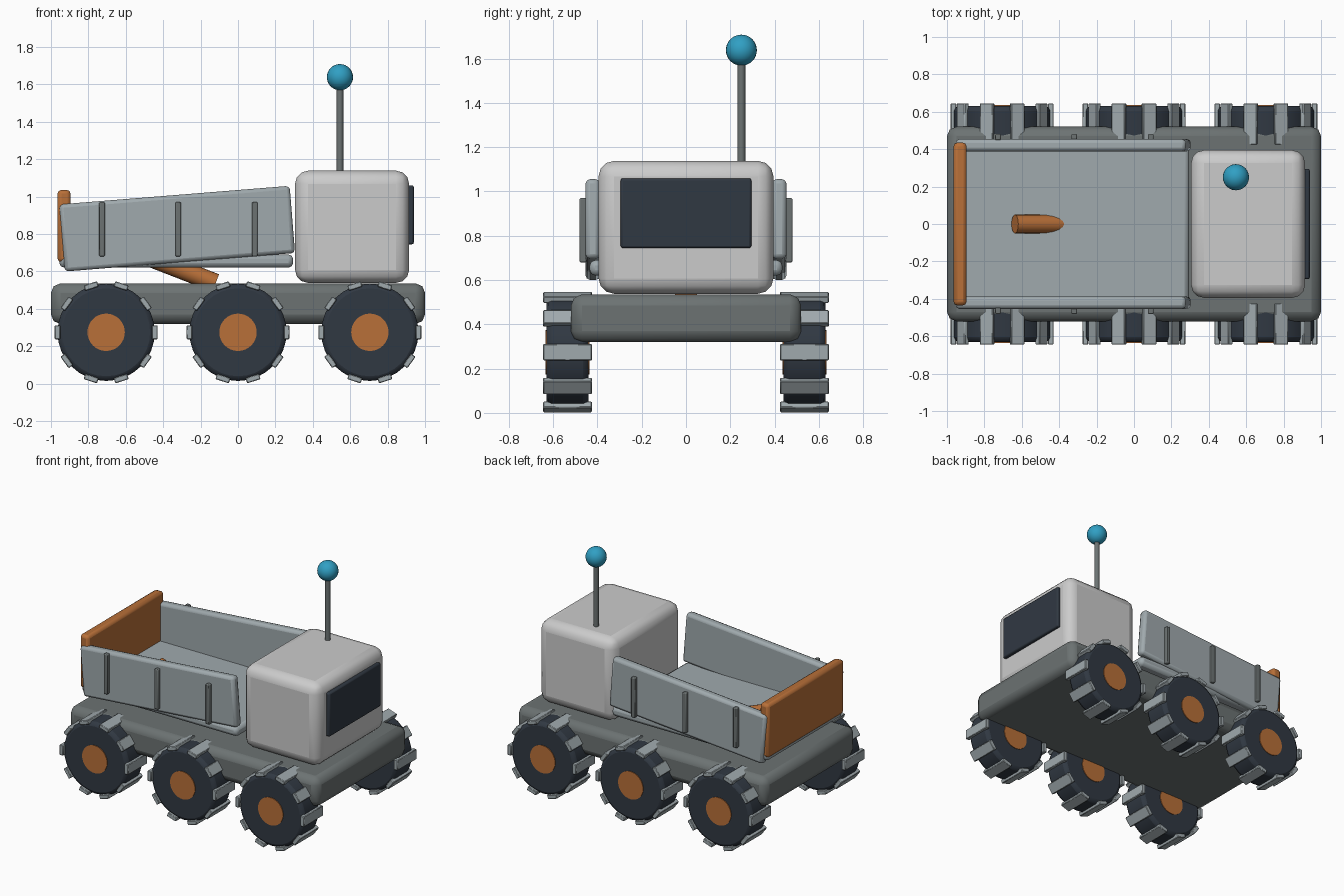
import bpy
from math import radians, cos, sin, pi

if "Cube" in bpy.data.objects:
    bpy.data.objects.remove(bpy.data.objects["Cube"])


def material(name, rgb):
    m = bpy.data.materials.new(name)
    m.diffuse_color = (*rgb, 1)
    m.use_nodes = True
    m.node_tree.nodes["Principled BSDF"].inputs["Base Color"].default_value = m.diffuse_color
    return m


DARK = material("dark", (0.03, 0.04, 0.055))
ORANGE = material("orange", (0.48, 0.16, 0.04))
STEEL = material("steel", (0.35, 0.40, 0.42))
FRAME = material("frame", (0.15, 0.17, 0.17))
BLUE = material("blue", (0.03, 0.35, 0.55))


def finish(name, mat, bevel=0, segments=2):
    o = bpy.context.object
    o.name = name
    if mat:
        o.data.materials.append(mat)
    bpy.ops.object.shade_smooth_by_angle(angle=radians(35))
    if bevel:
        b = o.modifiers.new("bevel", "BEVEL")
        b.width = bevel
        b.segments = segments
        b.limit_method = "ANGLE"
    return o


def box(name, loc, size, mat=None, bevel=0, segments=2, pitch=0):
    bpy.ops.mesh.primitive_cube_add(size=1, location=loc)
    o = bpy.context.object
    o.scale = size
    bpy.ops.object.transform_apply(location=False, rotation=False, scale=True)
    finish(name, mat, bevel, segments)
    o.rotation_euler.y = pitch
    return o


def cylinder(name, loc, r, depth, rot, mat=None, bevel=0, sides=32):
    bpy.ops.mesh.primitive_cylinder_add(vertices=sides, radius=r, depth=depth,
                                        location=loc, rotation=rot)
    return finish(name, mat, bevel)


# Chassis, cab and windscreen
box("chassis", (0, 0, 0.427), (2, 1.04, 0.216), FRAME, 0.05)
box("cab", (0.61, 0, 0.838), (0.61, 0.79, 0.6), None, 0.07, 3)
box("windscreen", (0.92, 0, 0.902), (0.04, 0.59, 0.315), DARK, 0.01)

# Antenna
cylinder("antenna_mast", (0.545, 0.25, 1.35), 0.018, 0.5, (0, 0, 0), FRAME, sides=16)
bpy.ops.mesh.primitive_uv_sphere_add(segments=24, ring_count=16, radius=0.07,
                                     location=(0.545, 0.25, 1.638))
finish("antenna_ball", BLUE)

# Cargo bed: level floor, tilted sides with upright ribs, tailgate
box("bed_floor", (-0.33, 0, 0.655), (1.25, 0.87, 0.07), STEEL, 0.025)
box("tailgate", (-0.93, 0, 0.842), (0.07, 0.87, 0.386), ORANGE, 0.02)
for side in (-1, 1):
    box("bed_side", (-0.325, side * 0.421, 0.828), (1.235, 0.065, 0.36),
        STEEL, 0.02, pitch=radians(-4.6))
    for x in (-0.727, -0.32, 0.09):
        box("bed_rib", (x, side * 0.465, 0.825), (0.03, 0.032, 0.29), FRAME, 0.006)

# Tipping piston
cylinder("piston", (-0.378, 0, 0.638), 0.05, 0.555, (0, -1.2, 0), ORANGE, sides=20)

# Wheels with ten tread lugs each
for side in (-1, 1):
    for x in (-0.705, 0, 0.705):
        y, z = side * 0.535, 0.274
        flat = (pi / 2, 0, 0)
        cylinder("tyre", (x, y, z), 0.26, 0.19, flat, DARK, 0.025)
        cylinder("hub", (x, y, z), 0.1, 0.2, flat, ORANGE)
        for i in range(10):
            a = i * 2 * pi / 10
            box("tread_lug", (x + 0.26 * cos(a), y, z + 0.26 * sin(a)),
                (0.03, 0.22, 0.075), STEEL, 0.004, 1, pitch=-a)
